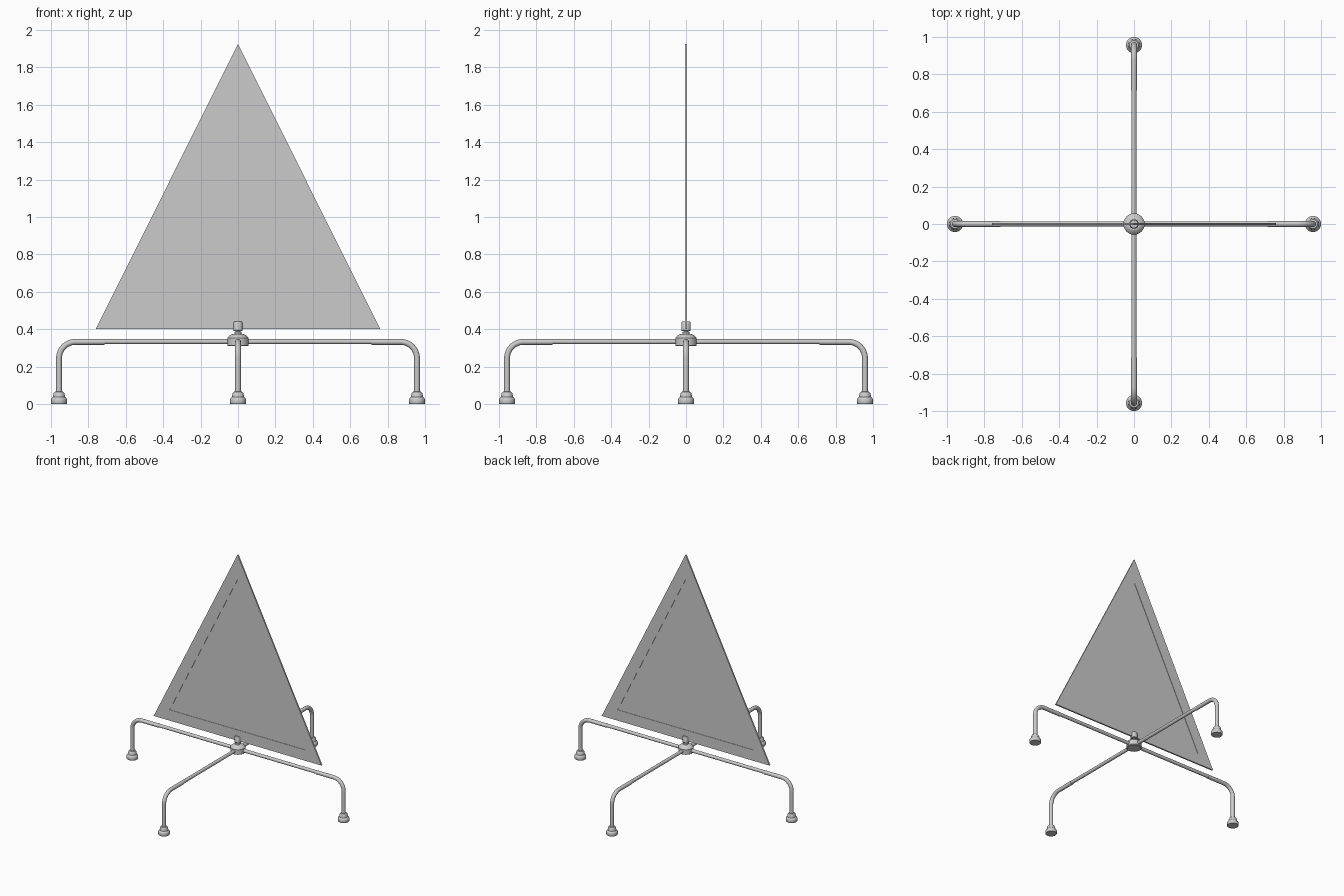
import bpy, bmesh
from math import sin, cos, pi
from mathutils import Vector, Matrix

if "Cube" in bpy.data.objects:
    bpy.data.objects.remove(bpy.data.objects["Cube"])


def finish(bm, name, smooth=True):
    bmesh.ops.recalc_face_normals(bm, faces=bm.faces)
    me = bpy.data.meshes.new(name)
    bm.to_mesh(me)
    bm.free()
    ob = bpy.data.objects.new(name, me)
    bpy.context.collection.objects.link(ob)
    if smooth:
        bpy.ops.object.select_all(action='DESELECT')
        bpy.context.view_layer.objects.active = ob
        ob.select_set(True)
        bpy.ops.object.shade_smooth_by_angle(angle=0.6)
    return ob


def lathe(name, profile, x=0, y=0, n=32):
    """Closed turned part from (radius, z) points."""
    bm = bmesh.new()
    rings = [[bm.verts.new((x + r * cos(2 * pi * i / n), y + r * sin(2 * pi * i / n), z))
              for i in range(n)] for r, z in profile]
    for a, b in zip(rings, rings[1:]):
        for i in range(n):
            bm.faces.new((a[i], a[(i + 1) % n], b[(i + 1) % n], b[i]))
    bm.faces.new(rings[0])
    bm.faces.new(rings[-1])
    return finish(bm, name)


def tube(name, path, radius, angle, n=20):
    """Tube along an (x, z) path, turned about z by angle."""
    bm = bmesh.new()
    pts = [Vector((x, 0, z)) for x, z in path]
    rings = []
    for k, p in enumerate(pts):
        t = (pts[min(k + 1, len(pts) - 1)] - pts[max(k - 1, 0)]).normalized()
        side = Vector((0, 1, 0))
        up = t.cross(side)
        rings.append([bm.verts.new(p + radius * (cos(2 * pi * i / n) * side + sin(2 * pi * i / n) * up))
                      for i in range(n)])
    for a, b in zip(rings, rings[1:]):
        for i in range(n):
            bm.faces.new((a[i], a[(i + 1) % n], b[(i + 1) % n], b[i]))
    bm.faces.new(rings[0])
    bm.faces.new(rings[-1])
    bmesh.ops.rotate(bm, verts=bm.verts, cent=(0, 0, 0), matrix=Matrix.Rotation(angle, 3, 'Z'))
    return finish(bm, name)


# Triangular panel with a shallow recess on both faces
T, D = 0.006, 0.003
outer = [(-0.76, 0.402), (0.76, 0.402), (0, 1.925)]
inner = [(-0.615, 0.49), (0.615, 0.49), (0, 1.722)]
bm = bmesh.new()
borders = []
for s in (-1, 1):
    loops = [[bm.verts.new((x, s * y, z)) for x, z in tri]
             for tri, y in ((outer, T), (inner, T), (inner, T - D))]
    for a, b in zip(loops, loops[1:]):
        for i in range(3):
            j = (i + 1) % 3
            bm.faces.new((a[i], a[j], b[j], b[i]))
    bm.faces.new(loops[2])
    borders.append(loops[0])
for i in range(3):
    j = (i + 1) % 3
    bm.faces.new((borders[0][i], borders[0][j], borders[1][j], borders[1][i]))
finish(bm, "panel", smooth=False)

# Central hub, neck and knob
lathe("hub", [(0.052, 0.309), (0.057, 0.313), (0.057, 0.352), (0.053, 0.357),
              (0.038, 0.371), (0.03, 0.374)])
lathe("neck", [(0.018, 0.37), (0.018, 0.385), (0.011, 0.388), (0.011, 0.4)])
lathe("knob", [(0.021, 0.39), (0.025, 0.394), (0.025, 0.434), (0.021, 0.44)])

# Four arms with bent legs and rubber feet
LEG, Z, R = 0.957, 0.332, 0.087
bend = [(LEG - R + R * sin(a), Z - R + R * cos(a)) for a in (i * pi / 24 for i in range(13))]
for k, side in enumerate(("right", "back", "left", "front")):
    ang = k * pi / 2
    tube(side + "_arm", [(0.02, 0.3335), (0.75, 0.3335)], 0.0135, ang)
    tube(side + "_leg", [(0.715, Z)] + bend + [(LEG, 0.04)], 0.0155, ang)
    lathe(side + "_foot", [(0.041, 0), (0.043, 0.003), (0.043, 0.024), (0.040, 0.03),
                           (0.032, 0.038), (0.030, 0.055), (0.024, 0.065), (0.016, 0.067)],
          LEG * cos(ang), LEG * sin(ang))
